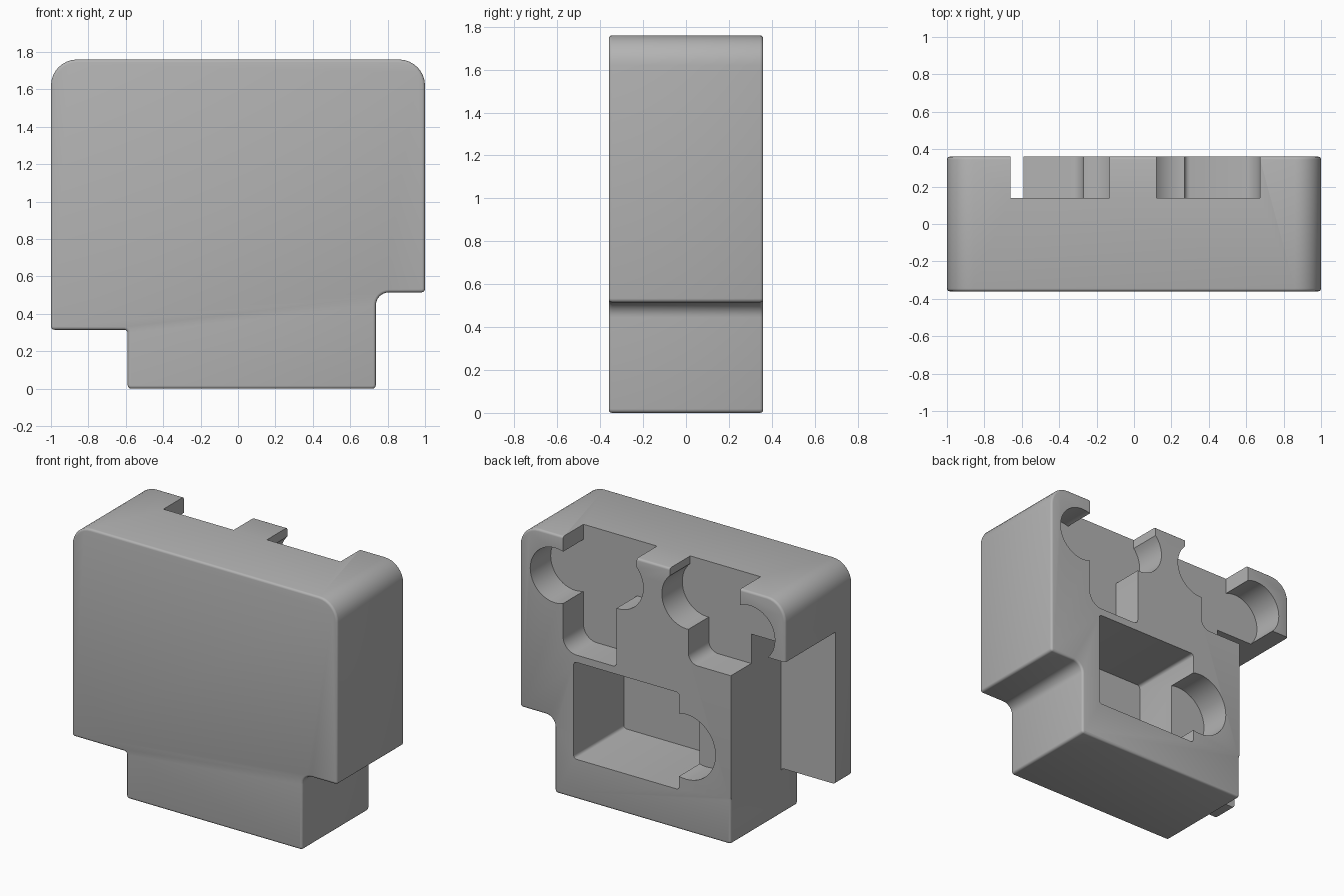
import bpy, bmesh, math
from mathutils import Vector

cube = bpy.data.objects.get("Cube")
if cube:
    bpy.data.objects.remove(cube, do_unlink=True)

grey = bpy.data.materials.new("plain_grey")
grey.use_nodes = True
GREY = (0.45, 0.45, 0.45, 1)
grey.diffuse_color = GREY
grey.node_tree.nodes["Principled BSDF"].inputs["Base Color"].default_value = GREY

FRONT, BACK = -0.36, 0.36
SLOT_FLOOR, DEEP_FLOOR = 0.14, -0.18
BEYOND = 0.6


def rounded(corners, steps=8):
    """Outline of (x, z, radius) corners with each corner turned into an arc."""
    pts = []
    for i, (x, z, r) in enumerate(corners):
        p = Vector((x, z))
        if r == 0:
            pts.append(p)
            continue
        a = (Vector(corners[i - 1][:2]) - p).normalized()
        b = (Vector(corners[(i + 1) % len(corners)][:2]) - p).normalized()
        centre = p + (a + b) * r
        n = steps if r > 0.03 else 3
        for k in range(n + 1):
            t = k / n * math.pi / 2
            pts.append(centre - b * r * math.cos(t) - a * r * math.sin(t))
    return pts


def circle(x, z, r, n=48):
    return [Vector((x + r * math.cos(k * math.tau / n), z + r * math.sin(k * math.tau / n)))
            for k in range(n)]


def rect(x0, x1, z0, z1, r=(0, 0, 0, 0)):
    """Rectangle; radii run from low-x low-z corner anticlockwise."""
    return rounded([(x0, z0, r[0]), (x1, z0, r[1]), (x1, z1, r[2]), (x0, z1, r[3])])


def extrude(name, outline, y0, y1, soften=0):
    bm = bmesh.new()
    face = bm.faces.new([bm.verts.new((p.x, y0, p.y)) for p in outline])
    new = bmesh.ops.extrude_face_region(bm, geom=[face])["geom"]
    bmesh.ops.translate(bm, vec=(0, y1 - y0, 0),
                        verts=[v for v in new if isinstance(v, bmesh.types.BMVert)])
    bmesh.ops.recalc_face_normals(bm, faces=bm.faces)
    if soften:
        rim = [e for e in bm.edges if abs(e.verts[0].co.y - e.verts[1].co.y) < 1e-5]
        bmesh.ops.bevel(bm, geom=rim, offset=soften, segments=3, profile=0.5, affect='EDGES')
    mesh = bpy.data.meshes.new(name)
    bm.to_mesh(mesh)
    bm.free()
    obj = bpy.data.objects.new(name, mesh)
    bpy.context.collection.objects.link(obj)
    return obj


# Main block: rounded top, stepped foot
body = extrude("block_body", rounded([
    (-0.59, 0, 0.018), (0.737, 0, 0.018), (0.737, 0.515, 0.07), (1, 0.515, 0.018),
    (1, 1.76, 0.14), (-1, 1.76, 0.14), (-1, 0.315, 0.018), (-0.59, 0.315, 0.018),
]), FRONT, BACK, 0.015)
body.data.materials.append(grey)

# Cutters: outline and floor depth
cuts = [
    # side recess behind the front plate
    (rect(-1.3, -0.59, 0.1, 1.35), DEEP_FLOOR),
    # deep window and its round notch
    (rect(-0.2, 0.595, 0.27, 0.93, (0.02,) * 4), DEEP_FLOOR),
    (circle(-0.253, 0.576, 0.221), SLOT_FLOOR),
    # slots either side of the post
    (rect(0.27, 0.675, 0.98, 2, (0.03, 0.1, 0, 0)), SLOT_FLOOR),
    (rect(-0.66, -0.27, 1.15, 2, (0, 0.07, 0, 0)), SLOT_FLOOR),
    (rect(0.12, 0.675, 1.57, 2), SLOT_FLOOR),
    (rect(-0.66, -0.13, 1.57, 2), SLOT_FLOOR),
]
# round bites under the hooks and the post head
for side in (-1, 1):
    cuts.append((circle(side * 0.735, 1.48, 0.187), SLOT_FLOOR))
    cuts.append((circle(side * 0.26, 1.57, 0.19), SLOT_FLOOR))

cutters = []
for i, (outline, floor) in enumerate(cuts):
    cutter = extrude(f"cutter_{i}", outline, floor, BEYOND)
    cutter.hide_render = True
    cutters.append(cutter)
    mod = body.modifiers.new(f"cut_{i}", 'BOOLEAN')
    mod.operation = 'DIFFERENCE'
    mod.solver = 'EXACT'
    mod.object = cutter

# Bake the cuts and drop the cutters
bpy.context.view_layer.update()
graph = bpy.context.evaluated_depsgraph_get()
result = bpy.data.meshes.new_from_object(body.evaluated_get(graph))
body.modifiers.clear()
body.data = result
for cutter in cutters:
    bpy.data.objects.remove(cutter, do_unlink=True)

bpy.ops.object.select_all(action='DESELECT')
body.select_set(True)
bpy.context.view_layer.objects.active = body
bpy.ops.object.shade_smooth_by_angle(angle=math.radians(35))
